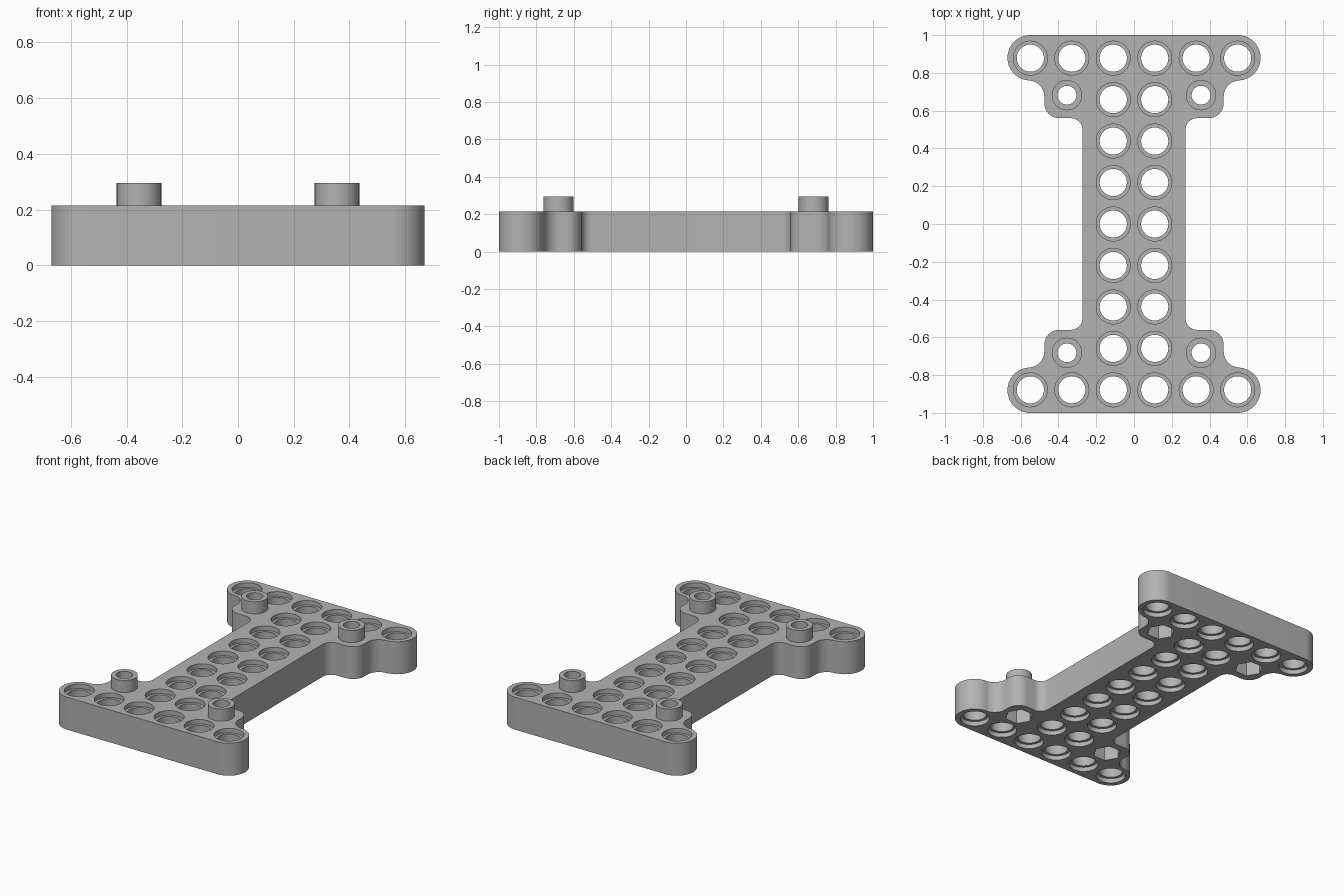
import bpy, bmesh
from math import pi, cos, sin, radians

cube = bpy.data.objects.get("Cube")
if cube:
    bpy.data.objects.remove(cube)

PITCH, THICK, BOSS_TOP = 0.2195, 0.215, 0.295
BOSS_X, BOSS_Y = 0.355, 0.682

grey = bpy.data.materials.new("plain grey")
grey.use_nodes = True
colour = (0.45, 0.45, 0.45, 1)
grey.diffuse_color = colour
grey.node_tree.nodes["Principled BSDF"].inputs["Base Color"].default_value = colour


def add_object(name, bm):
    bmesh.ops.recalc_face_normals(bm, faces=bm.faces)
    mesh = bpy.data.meshes.new(name)
    bm.to_mesh(mesh)
    bm.free()
    mesh.materials.append(grey)
    obj = bpy.data.objects.new(name, mesh)
    bpy.context.collection.objects.link(obj)
    return obj


def ring(bm, x, y, r, z, n):
    return [bm.verts.new((x + r * cos(2 * pi * i / n), y + r * sin(2 * pi * i / n), z))
            for i in range(n)]


def bridge(bm, a, b):
    for i in range(len(a)):
        j = (i + 1) % len(a)
        bm.faces.new((a[i], a[j], b[j], b[i]))


def turned(bm, x, y, profile, n=40, closed=False):
    """Stack rings of (radius, z); cap the ends or close into a tube."""
    rings = [ring(bm, x, y, r, z, n) for r, z in profile]
    for a, b in zip(rings, rings[1:]):
        bridge(bm, a, b)
    if closed:
        bridge(bm, rings[-1], rings[0])
    else:
        bm.faces.new(rings[0])
        bm.faces.new(rings[-1])


def arc(cx, cy, r, start, end, n=10):
    angles = [radians(start + (end - start) * i / n) for i in range(n + 1)]
    return [(cx + r * cos(a), cy + r * sin(a)) for a in angles]


# Plate outline: one quadrant of arcs, mirrored to all four
quadrant = (arc(0.333, 0.5, 0.06, 180, 90)
            + arc(0.395, 0.64, 0.08, -90, 0)
            + arc(0.56, 0.675, 0.085, 180, 90)
            + arc(0.55, 0.88, 0.12, -85, 90, 24))
right_half = quadrant + [(-x, y) for x, y in reversed(quadrant)]
outline = right_half + [(-x, -y) for x, y in right_half]
bm = bmesh.new()
face = bm.faces.new([bm.verts.new((x, y, 0)) for x, y in outline])
side = bmesh.ops.extrude_face_region(bm, geom=[face])["geom"]
bmesh.ops.translate(bm, vec=(0, 0, THICK),
                    verts=[v for v in side if isinstance(v, bmesh.types.BMVert)])
plate = add_object("plate", bm)

# Cutters: pin holes recessed at both ends, screw holes with hex nut pockets
bm = bmesh.new()
pin = [(0.09, -0.02), (0.09, 0.03), (0.072, 0.03),
       (0.072, THICK - 0.03), (0.09, THICK - 0.03), (0.09, THICK + 0.02)]
for row in range(-4, 5):
    columns = 6 if abs(row) == 4 else 2
    for c in range(columns):
        turned(bm, (c - (columns - 1) / 2) * PITCH, row * PITCH, pin)
corners = [(sx * BOSS_X, sy * BOSS_Y) for sx in (-1, 1) for sy in (-1, 1)]
for x, y in corners:
    turned(bm, x, y, [(0.05, 0.1), (0.05, THICK + 0.02)], 36)
cutter = add_object("hole_cutter", bm)
bm = bmesh.new()
for x, y in corners:
    turned(bm, x, y, [(0.087, -0.02), (0.087, 0.12)], 6)
pockets = add_object("nut_pocket_cutter", bm)

# Cut the plate and drop the cutters
for tool in (cutter, pockets):
    mod = plate.modifiers.new("cut", "BOOLEAN")
    mod.operation, mod.solver, mod.object = "DIFFERENCE", "EXACT", tool
graph = bpy.context.evaluated_depsgraph_get()
plate.data = bpy.data.meshes.new_from_object(plate.evaluated_get(graph))
plate.modifiers.clear()
for tool in (cutter, pockets):
    bpy.data.objects.remove(tool)

# Hollow standoffs above the screw holes
parts = [plate]
for x, y in corners:
    bm = bmesh.new()
    turned(bm, x, y, [(0.05, THICK), (0.08, THICK), (0.08, BOSS_TOP), (0.05, BOSS_TOP)],
           36, closed=True)
    name = ("back" if y > 0 else "front") + ("_left" if x > 0 else "_right") + "_standoff"
    parts.append(add_object(name, bm))

# Smooth the round walls, keep the edges crisp
bpy.ops.object.select_all(action="DESELECT")
for obj in parts:
    obj.select_set(True)
bpy.context.view_layer.objects.active = plate
bpy.ops.object.shade_smooth_by_angle(angle=radians(30))
